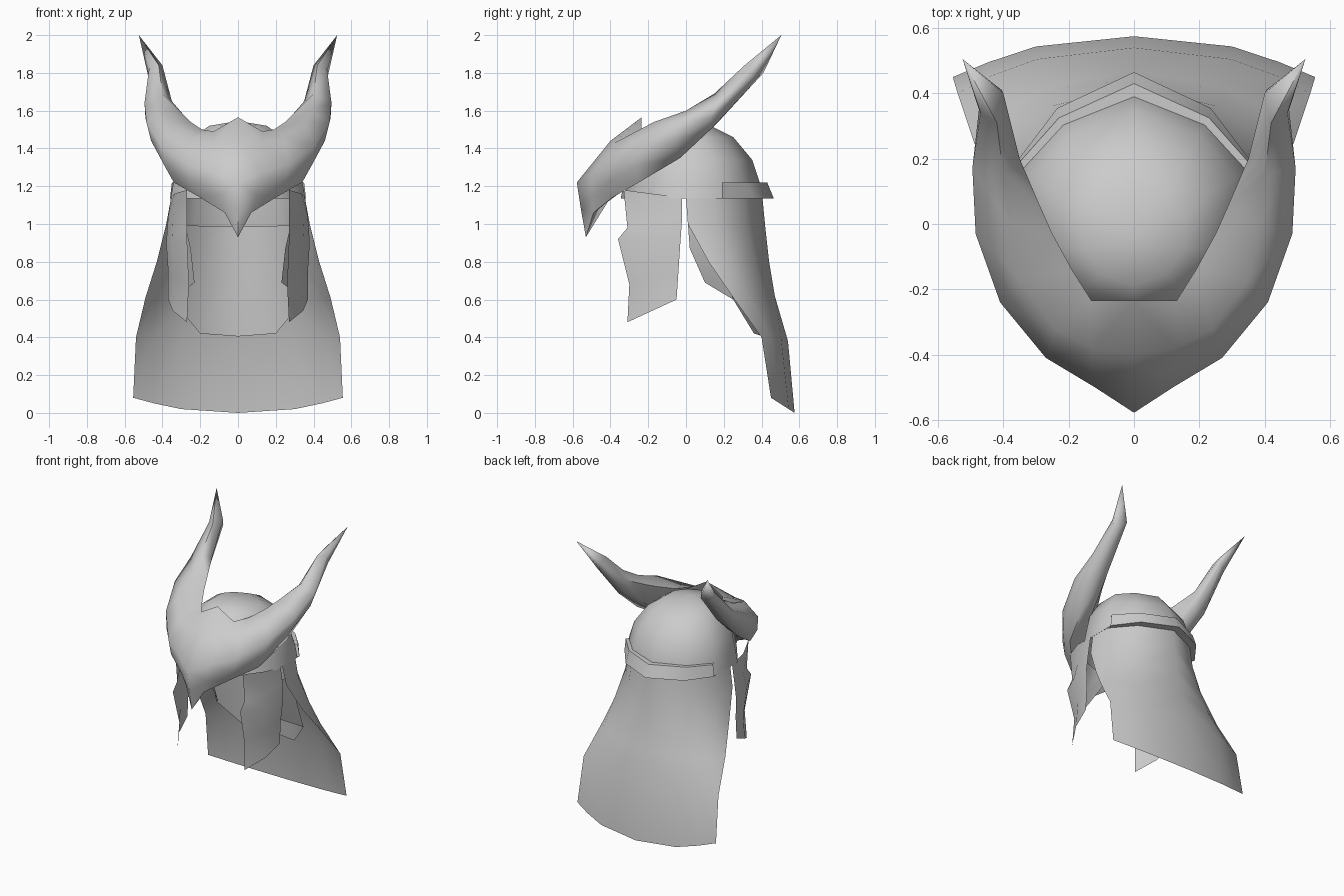
import bpy
import bmesh
import math

default_cube = bpy.data.objects.get("Cube")
if default_cube:
    bpy.data.objects.remove(default_cube, do_unlink=True)

# One plain metal colour for the whole helmet
metal = bpy.data.materials.new("plain grey metal")
metal.use_nodes = True
grey = (0.6, 0.6, 0.6, 1)
metal.diffuse_color = grey
metal.node_tree.nodes["Principled BSDF"].inputs["Base Color"].default_value = grey


def loft(name, sections, closed=False, tip=None, mirror=True, angle=60):
    """Skin a list of equal-length point rows, optionally ending in a tip."""
    bm = bmesh.new()
    rows = [[bm.verts.new(point) for point in section] for section in sections]
    count = len(rows[0])
    spans = count if closed else count - 1
    for row, following in zip(rows, rows[1:]):
        for i in range(spans):
            j = (i + 1) % count
            bm.faces.new((row[i], row[j], following[j], following[i]))
    if tip:
        apex = bm.verts.new(tip)
        for i in range(spans):
            bm.faces.new((rows[-1][i], rows[-1][(i + 1) % count], apex))
    bmesh.ops.recalc_face_normals(bm, faces=bm.faces)
    mesh = bpy.data.meshes.new(name)
    bm.to_mesh(mesh)
    bm.free()
    mesh.materials.append(metal)
    part = bpy.data.objects.new(name, mesh)
    bpy.context.collection.objects.link(part)
    bpy.ops.object.select_all(action="DESELECT")
    part.select_set(True)
    bpy.context.view_layer.objects.active = part
    if mirror:
        modifier = part.modifiers.new("mirror", "MIRROR")
        modifier.use_clip = True
        bpy.ops.object.modifier_apply(modifier=modifier.name)
    bpy.ops.object.shade_smooth_by_angle(angle=math.radians(angle))
    return part


# Half outline of the head, from the back middle round to the front middle
head_outline = [(0, 1), (0.6, 0.76), (0.95, 0.38), (0.95, -0.3), (0.6, -0.78), (0, -1)]


def head_ring(radius, height, centre):
    """Half of a horizontal section through the skull cap."""
    return [(radius * x, centre + radius * y, height) for x, y in head_outline]


def drape(flare, edge_x, edge_y, edge_z, back_y, back_z):
    """Half of a cape row: head-shaped when flare is 0, nearly flat when 1."""
    row = [(0, back_y, back_z)]
    for round_x, flat_x, drop in ((0.63, 0.54, 0.25), (1, 0.8, 0.63), (1, 1, 1)):
        row.append((edge_x * (round_x + (flat_x - round_x) * flare),
                    back_y + (edge_y - back_y) * drop,
                    back_z + (edge_z - back_z) * drop))
    return row


# Skull cap, leaning slightly forward towards its crown
cap_profile = [(0.375, 1.135, 0.03), (0.36, 1.22, 0.03), (0.33, 1.34, 0.02),
               (0.25, 1.46, 0), (0.16, 1.52, -0.03)]
loft("skull_cap", [head_ring(*section) for section in cap_profile],
     tip=(0, -0.04, 1.545))

# Raised band round the back, running into the cap at the sides
band_top = [(0, 0.43, 1.22), (0.23, 0.325, 1.22), (0.35, 0.19, 1.22)]
band_bottom = [(0, 0.465, 1.135), (0.235, 0.355, 1.135), (0.36, 0.19, 1.135)]
band_ledge = [(0.92 * x, y - 0.05, z) for x, y, z in band_top]
band_underside = [(0.92 * x, y - 0.06, z) for x, y, z in band_bottom]
loft("back_band", [band_ledge, band_top, band_bottom, band_underside], angle=50)

# Neck cape flaring towards the bottom
loft("neck_cape", [
    drape(0, 0.355, 0, 1.135, 0.405, 1.135),
    drape(0.1, 0.38, 0.01, 1, 0.42, 0.98),
    drape(0.3, 0.43, 0.12, 0.8, 0.44, 0.8),
    drape(0.6, 0.49, 0.25, 0.61, 0.47, 0.62),
    drape(0.9, 0.54, 0.4, 0.4, 0.54, 0.38),
    drape(1, 0.555, 0.45, 0.08, 0.575, 0),
])

# Shorter lining inside the cape, folded inwards at its front edge
loft("cape_lining", [
    [(0, 0.38, 0.985), (0.2, 0.31, 0.99), (0.33, 0.15, 1), (0.28, 0.01, 1)],
    [(0, 0.39, 0.7), (0.2, 0.33, 0.72), (0.34, 0.19, 0.79), (0.25, 0.02, 0.87)],
    [(0, 0.41, 0.405), (0.2, 0.36, 0.42), (0.35, 0.25, 0.6), (0.23, 0.1, 0.69)],
])

# Cheek guards: front and back edges with a bulged middle line
guard_front = [(0.27, -0.33, 1.18), (0.27, -0.31, 0.98), (0.27, -0.36, 0.92),
               (0.26, -0.3, 0.68), (0.27, -0.31, 0.48)]
guard_back = [(0.355, -0.02, 1.14), (0.37, -0.02, 1.04), (0.38, -0.03, 0.9),
              (0.37, -0.04, 0.75), (0.37, -0.05, 0.6)]
guard_rows = []
for front, back in zip(guard_front, guard_back):
    middle = [(f + b) / 2 for f, b in zip(front, back)]
    middle[0] += 0.025
    guard_rows.append((front, middle, back))
loft("cheek_guards", guard_rows)

# Horned mask: each station runs top edge, brow, bulge, cheek, lower edge, inside
centre_line = [(0, -0.235, 1.565), (0, -0.4, 1.44), (0, -0.578, 1.22),
               (0, -0.555, 1.07), (0, -0.53, 0.93), (0, -0.47, 1.07)]
beside_beak = [(0.13, -0.235, 1.49), (0.13, -0.38, 1.43), (0.12, -0.5, 1.27),
               (0.1, -0.5, 1.15), (0.07, -0.49, 1.06), (0.1, -0.4, 1.14)]
cheek = [(0.19, -0.14, 1.5), (0.24, -0.32, 1.46), (0.27, -0.41, 1.32),
         (0.25, -0.41, 1.22), (0.2, -0.39, 1.14), (0.2, -0.29, 1.21)]
temple = [(0.25, -0.03, 1.54), (0.35, -0.17, 1.54), (0.41, -0.24, 1.42),
          (0.39, -0.26, 1.31), (0.34, -0.25, 1.22), (0.29, -0.13, 1.3)]
horn_root = [(0.29, 0.06, 1.58), (0.38, 0, 1.6), (0.485, -0.03, 1.54),
             (0.46, -0.06, 1.44), (0.41, -0.03, 1.35), (0.33, 0.03, 1.43)]
horn_middle = [(0.35, 0.2, 1.65), (0.4, 0.15, 1.69), (0.495, 0.17, 1.64),
               (0.49, 0.13, 1.56), (0.45, 0.13, 1.5), (0.37, 0.18, 1.55)]
horn_upper = [(0.4, 0.4, 1.84), (0.42, 0.31, 1.84), (0.47, 0.34, 1.83),
              (0.475, 0.35, 1.78), (0.45, 0.37, 1.77), (0.405, 0.41, 1.8)]
loft("horned_mask", [centre_line, beside_beak, cheek, temple,
                     horn_root, horn_middle, horn_upper],
     closed=True, tip=(0.525, 0.505, 2), angle=75)
